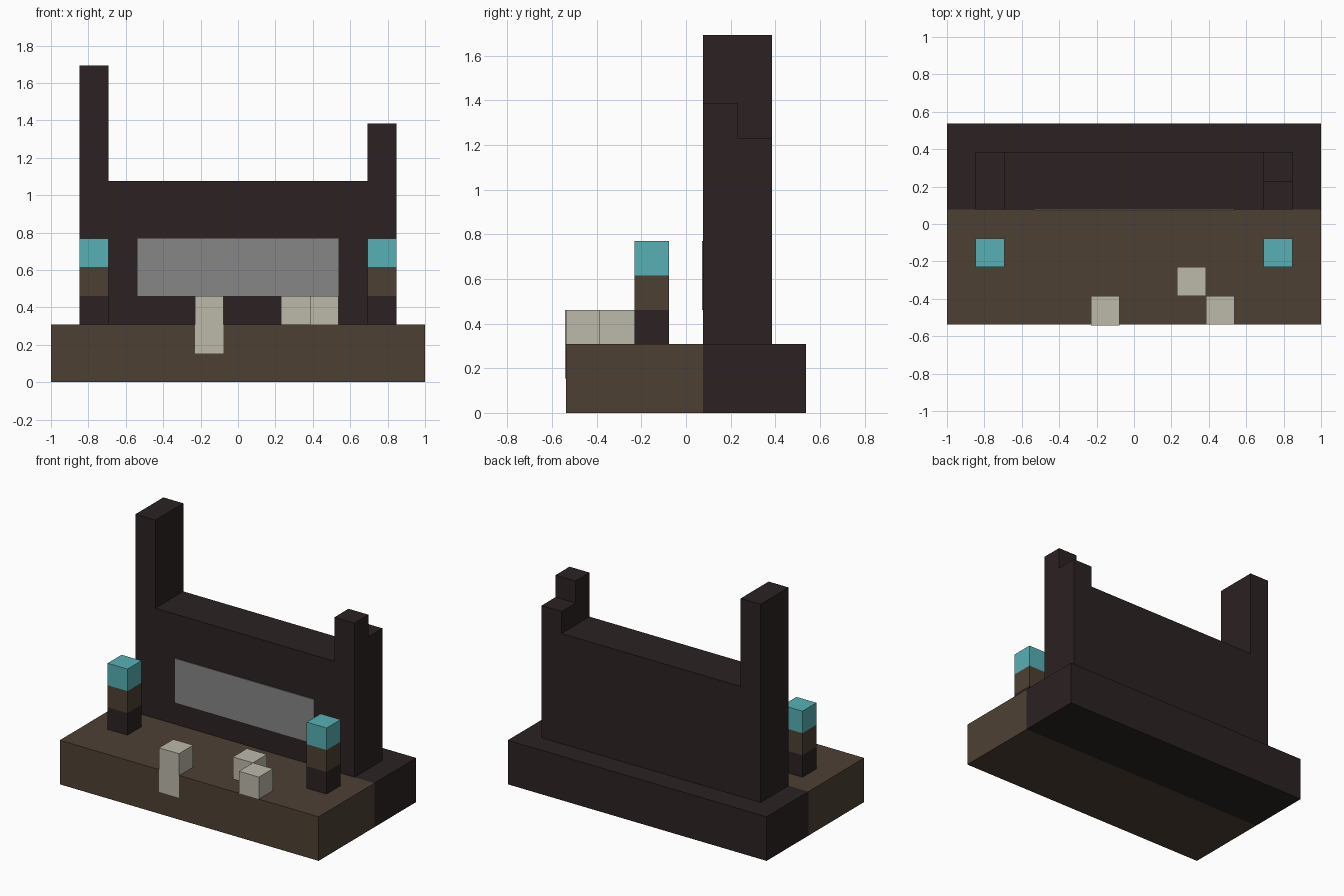
import bpy
import bmesh
from mathutils import Vector

U = 2 / 13          # one building block
MID_Y = 3.5         # half depth, in blocks

if "Cube" in bpy.data.objects:
    bpy.data.objects.remove(bpy.data.objects["Cube"], do_unlink=True)


def material(name, rgb):
    mat = bpy.data.materials.new(name)
    mat.use_nodes = True
    color = (*rgb, 1)
    mat.diffuse_color = color
    bsdf = next(n for n in mat.node_tree.nodes if n.type == "BSDF_PRINCIPLED")
    bsdf.inputs["Base Color"].default_value = color
    bsdf.inputs["Roughness"].default_value = 0.9
    return mat


DARK = material("dark stone", (0.025, 0.016, 0.016))
BROWN = material("brown earth", (0.076, 0.051, 0.034))
TEAL = material("teal glow", (0.095, 0.434, 0.462))
BONE = material("pale bone", (0.503, 0.479, 0.402))
GREY = material("grey panel", (0.238, 0.238, 0.238))


def finish(name, bm, mats):
    bmesh.ops.recalc_face_normals(bm, faces=bm.faces[:])
    mesh = bpy.data.meshes.new(name)
    bm.to_mesh(mesh)
    bm.free()
    for mat in mats:
        mesh.materials.append(mat)
    obj = bpy.data.objects.new(name, mesh)
    bpy.context.collection.objects.link(obj)
    return obj


def box(name, low, high, mats, axis=2, cuts=()):
    """Box between two corners in blocks, split into colour bands along an axis."""
    low, high = Vector(low) * U, Vector(high) * U
    bm = bmesh.new()
    bmesh.ops.create_cube(bm, size=1)
    for v in bm.verts:
        v.co = (low + high) / 2 + v.co * (high - low)
    normal = Vector([i == axis for i in range(3)])
    for cut in cuts:
        bmesh.ops.bisect_plane(bm, geom=bm.verts[:] + bm.edges[:] + bm.faces[:],
                               plane_co=normal * cut * U, plane_no=normal)
    for f in bm.faces:
        # end caps sit on a band limit, so look slightly inside the box
        pos = (f.calc_center_median() - f.normal * 0.01)[axis]
        f.material_index = sum(pos > cut * U for cut in cuts)
    return finish(name, bm, mats)


# Base slab: earth in front, stone behind
box("base", (-6.5, -MID_Y, 0), (6.5, MID_Y, 2), [BROWN, DARK], axis=1, cuts=[0.5])

# Back wall with a tall and a short tower, extruded from one outline
outline = [(-5.5, 2), (5.5, 2), (5.5, 8), (4.5, 8), (4.5, 7),
           (-4.5, 7), (-4.5, 11), (-5.5, 11)]
bm = bmesh.new()
face = bm.faces.new([bm.verts.new((x * U, 0.5 * U, z * U)) for x, z in outline])
side = bmesh.ops.extrude_face_region(bm, geom=[face])["geom"]
bmesh.ops.translate(bm, vec=(0, 2 * U, 0),
                    verts=[g for g in side if isinstance(g, bmesh.types.BMVert)])
finish("back_wall", bm, [DARK])
box("short_tower_top", (4.5, 0.5, 8), (5.5, 1.5, 9), [DARK])

# Thin panel on the wall front
box("wall_panel", (-3.5, 0.47, 3), (3.5, 0.5, 5), [GREY])

# Glowing posts on both sides
for name, x in (("left_post", 5), ("right_post", -5)):
    box(name, (x - 0.5, -1.5, 2), (x + 0.5, -0.5, 5), [DARK, BROWN, TEAL], cuts=[3, 4])

# Pale blocks on the slab and the strip hanging over its front edge
for i, (x, y) in enumerate([(-1.5, -3.5), (1.5, -2.5), (2.5, -3.5)], 1):
    box(f"pale_block_{i}", (x, y, 2), (x + 1, y + 1, 3), [BONE])
box("hanging_strip", (-1.5, -3.52, 1), (-0.5, -MID_Y, 3), [BONE])
